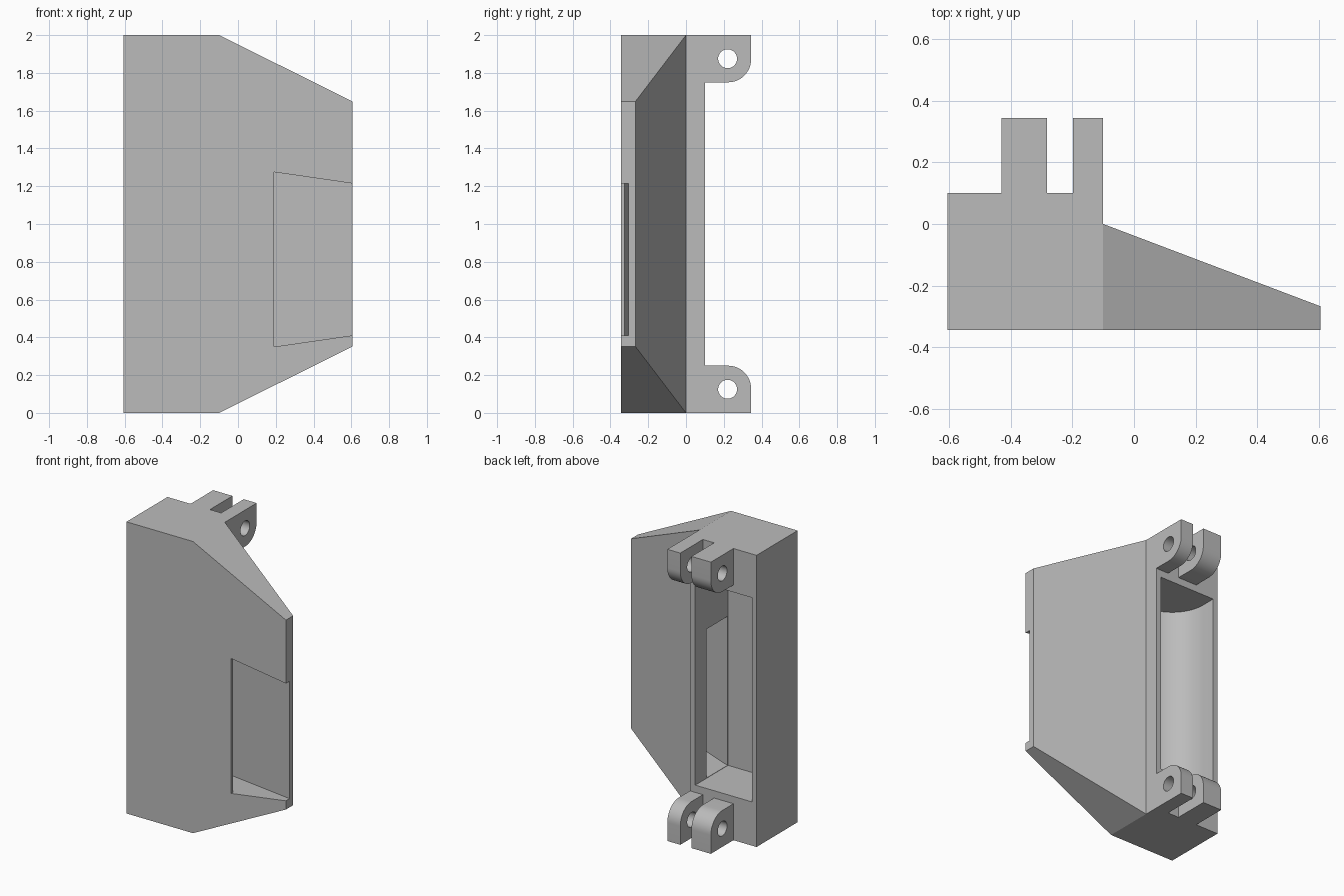
import bpy, bmesh, math
from mathutils import Matrix, Vector

cube = bpy.data.objects.get("Cube")
if cube:
    bpy.data.objects.remove(cube, do_unlink=True)

grey = bpy.data.materials.new("plain_grey")
grey.use_nodes = True
COLOUR = (0.5, 0.5, 0.5, 1)
grey.diffuse_color = COLOUR
grey.node_tree.nodes["Principled BSDF"].inputs["Base Color"].default_value = COLOUR


def prism(name, bottom, top, splits=()):
    """Closed solid between two matching outlines; splits cut the caps in two."""
    bm = bmesh.new()
    rings = [[bm.verts.new(p) for p in ring] for ring in (bottom, top)]
    n = len(bottom)
    for ring in rings:
        bm.faces.new(ring)
        for a, b in splits:
            bmesh.ops.connect_verts(bm, verts=[ring[a], ring[b]])
    for i in range(n):
        j = (i + 1) % n
        bm.faces.new((rings[0][i], rings[0][j], rings[1][j], rings[1][i]))
    bmesh.ops.recalc_face_normals(bm, faces=bm.faces)
    mesh = bpy.data.meshes.new(name)
    bm.to_mesh(mesh)
    bm.free()
    mesh.materials.append(grey)
    obj = bpy.data.objects.new(name, mesh)
    bpy.context.collection.objects.link(obj)
    return obj


def upright(name, outline, low, high, splits=()):
    """Prism over an x-y outline whose end heights depend on x."""
    return prism(name, [(x, y, low(x)) for x, y in outline],
                 [(x, y, high(x)) for x, y in outline], splits)


def select_only(obj):
    bpy.ops.object.select_all(action="DESELECT")
    obj.select_set(True)
    bpy.context.view_layer.objects.active = obj


def cut(obj, cutter):
    cutter.hide_render = True
    mod = obj.modifiers.new("cut", "BOOLEAN")
    mod.operation, mod.solver, mod.object = "DIFFERENCE", "EXACT", cutter
    select_only(obj)
    bpy.ops.object.modifier_apply(modifier=mod.name)
    bpy.data.objects.remove(cutter, do_unlink=True)


def arc(cx, cy, r, start, end, steps):
    angles = [math.radians(start + (end - start) * i / steps) for i in range(steps + 1)]
    return [(cx + r * math.cos(a), cy + r * math.sin(a)) for a in angles]


# Housing: square block running into a tapered wedge
FRONT, BACK, EDGE = -0.345, 0.1, -0.1
taper = lambda x: max(0, x - EDGE) * 0.497
outline = [(-0.605, FRONT), (EDGE, FRONT), (0.605, FRONT), (0.605, -0.267),
           (EDGE, 0), (EDGE, BACK), (-0.605, BACK)]
housing = upright("housing", outline, taper, lambda x: 2 - taper(x), [(1, 4)])

# Main chamber, open at the back, with a rounded inner corner
chamber = [(-0.14, 0.2), (-0.57, 0.2)] + arc(-0.315, 0, 0.255, 180, 270, 24) + [(-0.14, -0.255)]
cut(housing, upright("chamber_cutter", chamber, lambda x: 0.3, lambda x: 1.7))

# Narrowing channel leading from the chamber to the side window
slope = lambda x: -0.305 - 0.376 * (x - 0.605)
channel = [(-0.15, slope(-0.15)), (0.7, slope(0.7)), (0.7, -0.4), (0.19, -0.4),
           (0.19, -0.325), (-0.114, -0.255), (-0.15, -0.25)]
rise = lambda x: 0.145 * (x - 0.19)
cut(housing, upright("channel_cutter", channel,
                     lambda x: 0.35 + rise(x), lambda x: 1.275 - rise(x)))

# Hinge lugs: two pairs, mirrored top to bottom, each with a pin hole
lug = [(BACK, 0), (0.345, 0)] + arc(0.222, 0.127, 0.123, 0, 90, 12) + [(BACK, 0.25)]
hole = arc(0.22, 0.125, 0.05, 0, 352.5, 47)
parts = [housing]
for level in ("lower", "upper"):
    height = (lambda z: z) if level == "lower" else (lambda z: 2 - z)
    along = lambda pts, x: [(x, y, height(z)) for y, z in pts]
    for side, x0, x1 in (("wide", -0.43, -0.283), ("narrow", -0.198, EDGE)):
        obj = prism(f"{level}_{side}_lug", along(lug, x0), along(lug, x1))
        cut(obj, prism("pin_cutter", along(hole, x0 - 0.1), along(hole, x1 + 0.1)))
        parts.append(obj)

for obj in parts:
    select_only(obj)
    bpy.ops.object.shade_smooth_by_angle(angle=math.radians(25))
